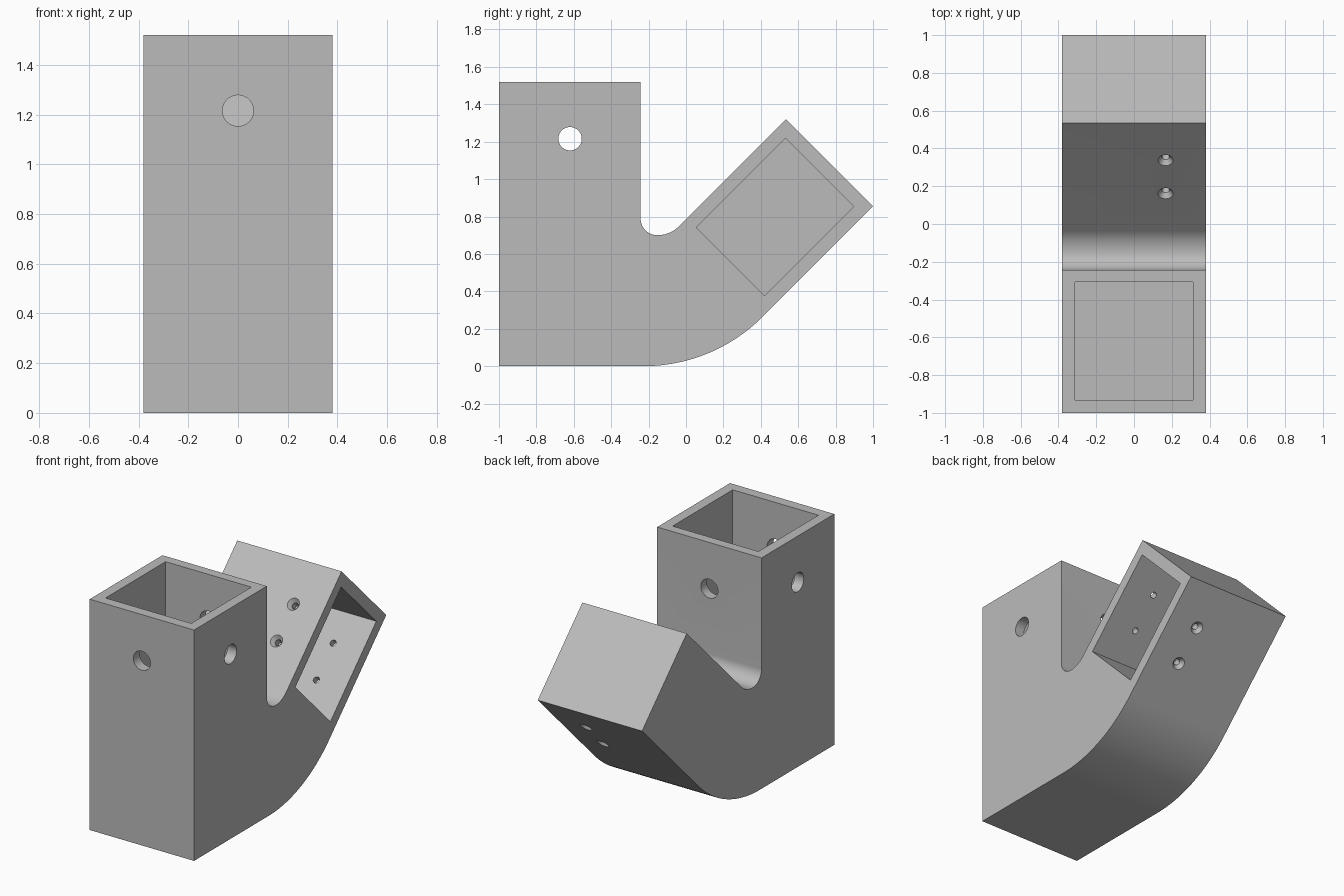
import bpy, bmesh, math
from mathutils import Matrix, Vector

cube = bpy.data.objects.get("Cube")
if cube:
    bpy.data.objects.remove(cube, do_unlink=True)

HALF = 0.38          # half the bracket width
HEIGHT = 1.52
SQ = math.sqrt(0.5)

grey = bpy.data.materials.new("grey plastic")
grey.use_nodes = True
grey.diffuse_color = (0.5, 0.5, 0.5, 1)
grey.node_tree.nodes["Principled BSDF"].inputs["Base Color"].default_value = (0.5, 0.5, 0.5, 1)


def to_object(name, bm):
    bmesh.ops.recalc_face_normals(bm, faces=bm.faces)
    mesh = bpy.data.meshes.new(name)
    bm.to_mesh(mesh)
    bm.free()
    mesh.materials.append(grey)
    obj = bpy.data.objects.new(name, mesh)
    bpy.context.collection.objects.link(obj)
    return obj


def prism(name, outline, x0, x1):
    """Extrude a (y, z) outline along x."""
    bm = bmesh.new()
    face = bm.faces.new([bm.verts.new((x0, y, z)) for y, z in outline])
    ext = bmesh.ops.extrude_face_region(bm, geom=[face])
    verts = [v for v in ext["geom"] if isinstance(v, bmesh.types.BMVert)]
    bmesh.ops.translate(bm, verts=verts, vec=(x1 - x0, 0, 0))
    return to_object(name, bm)


def cone(name, start, end, r1, r2, sides=32):
    """Cylinder or cone running from start to end."""
    start, end = Vector(start), Vector(end)
    axis = end - start
    turn = axis.to_track_quat("Z", "Y").to_matrix().to_4x4()
    bm = bmesh.new()
    bmesh.ops.create_cone(bm, cap_ends=True, segments=sides, radius1=r1, radius2=r2,
                          depth=axis.length,
                          matrix=Matrix.Translation((start + end) / 2) @ turn)
    return to_object(name, bm)


def arc(cy, cz, r, a0, a1, steps):
    angles = [math.radians(a0 + (a1 - a0) * i / steps) for i in range(steps + 1)]
    return [(cy + r * math.cos(a), cz + r * math.sin(a)) for a in angles]


def arm_point(s, t, x=0.0):
    """Point at distance s along the sloped arm and t across it."""
    return (x, (s - t) * SQ, (s + t) * SQ)


# Distances across the arm of its outer faces
LOW, HIGH = -0.145 * SQ, 0.785 * SQ

# Side outline: foot, outer bend, arm end, inner throat, upright socket
outline = [(-1, 0)]
outline += arc(-0.227, 0.9, 0.9, -90, -45, 24)
outline += [arm_point(1.855 * SQ, t)[1:] for t in (LOW, HIGH)]
outline += arc(-0.153, 0.864, 0.164, -45, -90, 12)
outline += arc(-0.153, 0.79, 0.09, -90, -180, 14)[1:]
outline += [(-0.243, HEIGHT), (-1, HEIGHT)]
bracket = prism("bracket", outline, -HALF, HALF)

# Square socket in the upright and rectangular pocket in the arm
cutters = [
    prism("socket_cutter", [(-0.932, 0.76), (-0.307, 0.76), (-0.307, 1.7), (-0.932, 1.7)],
          -0.3125, 0.3125),
    prism("pocket_cutter",
          [arm_point(s, t)[1:] for s, t in ((0.562, LOW + 0.072), (1.237, LOW + 0.072),
                                            (1.237, HIGH - 0.07), (0.562, HIGH - 0.07))],
          -0.3125, 0.6),
]

# Crossing pin holes through the upright
MID, PIN_Z = -0.62, 1.216
cutters += [
    cone("side_pin_cutter", (-0.6, MID, PIN_Z), (0.6, MID, PIN_Z), 0.0625, 0.0625, 40),
    cone("front_pin_cutter", (0, -1.2, PIN_Z), (0, -0.1, PIN_Z), 0.0625, 0.0625, 40),
]

# Countersunk screw holes through both arm walls
for s in (0.784, 1.032):
    cutters.append(cone("screw_cutter", arm_point(s, LOW - 0.1, 0.167),
                        arm_point(s, HIGH + 0.1, 0.167), 0.02, 0.02))
    for edge, out in ((LOW, -1), (HIGH, 1)):
        cutters.append(cone("countersink_cutter", arm_point(s, edge + out * 0.01, 0.167),
                            arm_point(s, edge - out * 0.03, 0.167), 0.048, 0.016))

for cutter in cutters:
    mod = bracket.modifiers.new(cutter.name, "BOOLEAN")
    mod.operation = "DIFFERENCE"
    mod.solver = "EXACT"
    mod.object = cutter

# Bake the cuts and remove the cutters
graph = bpy.context.evaluated_depsgraph_get()
baked = bpy.data.meshes.new_from_object(bracket.evaluated_get(graph))
bracket.modifiers.clear()
bracket.data = baked
baked.materials.clear()
baked.materials.append(grey)
for poly in baked.polygons:
    poly.material_index = 0
for cutter in cutters:
    bpy.data.objects.remove(cutter, do_unlink=True)

bpy.ops.object.select_all(action="DESELECT")
bracket.select_set(True)
bpy.context.view_layer.objects.active = bracket
bpy.ops.object.shade_smooth_by_angle(angle=math.radians(30))
